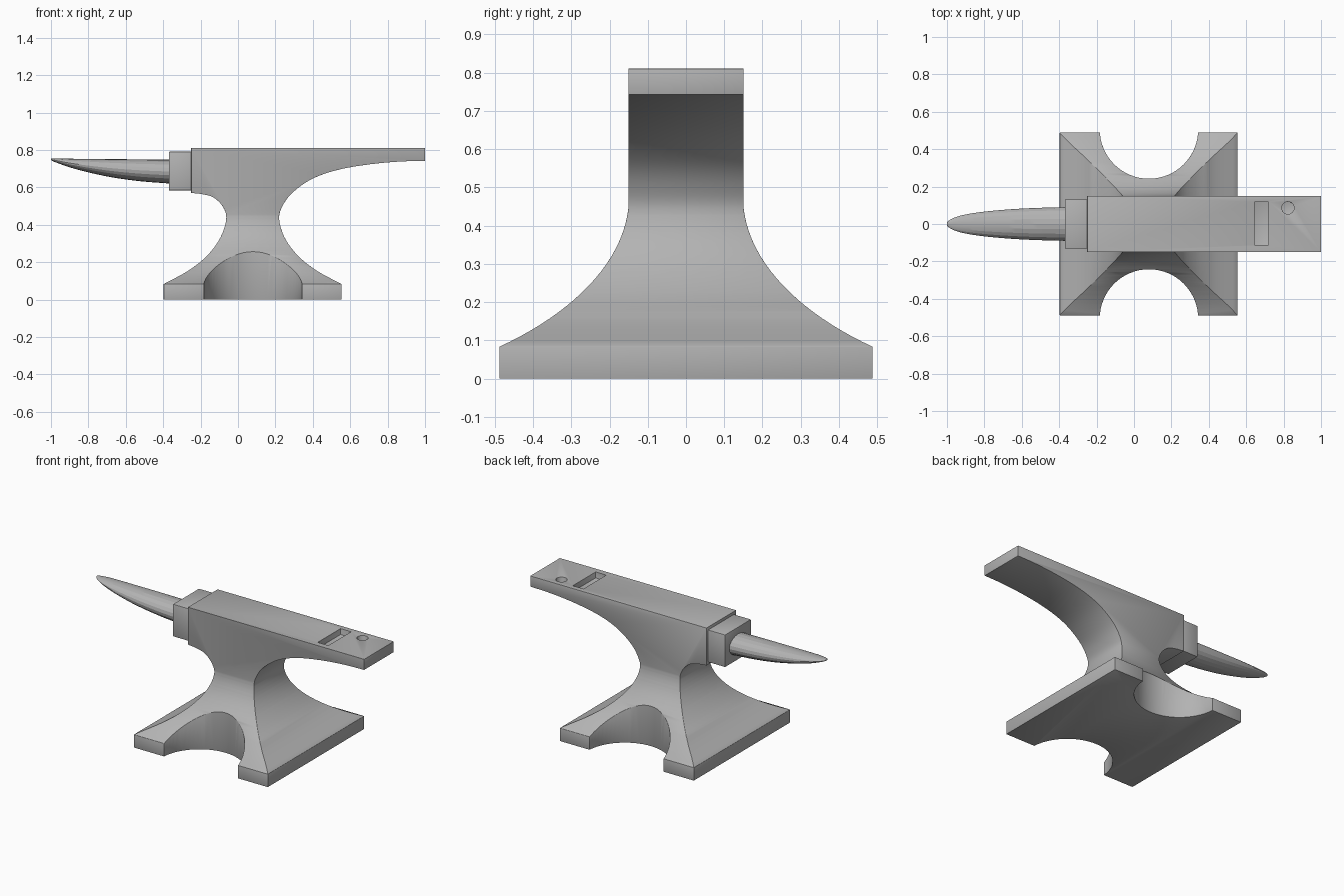
import bpy, bmesh, math
from mathutils import Vector

if "Cube" in bpy.data.objects:
    bpy.data.objects.remove(bpy.data.objects["Cube"])

steel = bpy.data.materials.new("grey steel")
steel.diffuse_color = (0.45, 0.45, 0.45, 1)
steel.use_nodes = True
steel.node_tree.nodes["Principled BSDF"].inputs["Base Color"].default_value = steel.diffuse_color


def finish(name, bm):
    bmesh.ops.recalc_face_normals(bm, faces=bm.faces)
    me = bpy.data.meshes.new(name)
    bm.to_mesh(me)
    bm.free()
    me.materials.append(steel)
    ob = bpy.data.objects.new(name, me)
    bpy.context.collection.objects.link(ob)
    return ob


def prism(name, pts, direction):
    """Extrude a closed outline of 3D points."""
    bm = bmesh.new()
    f = bm.faces.new([bm.verts.new(p) for p in pts])
    r = bmesh.ops.extrude_face_region(bm, geom=[f])
    bmesh.ops.translate(bm, vec=Vector(direction),
                        verts=[v for v in r["geom"] if isinstance(v, bmesh.types.BMVert)])
    return finish(name, bm)


def spline(pts, n=6):
    """Catmull-Rom curve through the points."""
    p = [Vector(q) for q in pts]
    p = [2 * p[0] - p[1]] + p + [2 * p[-1] - p[-2]]
    out = []
    for a, b, c, d in zip(p, p[1:], p[2:], p[3:]):
        for i in range(n):
            t = i / n
            out.append(0.5 * (2 * b + (c - a) * t + (2 * a - 5 * b + 4 * c - d) * t * t
                              + (3 * b - a - 3 * c + d) * t ** 3))
    return out + [p[-2]]


def boolean(ob, cutter, op):
    m = ob.modifiers.new(op.lower(), 'BOOLEAN')
    m.operation, m.solver, m.object = op, 'EXACT', cutter
    cutter.hide_render = True
    cutter.hide_set(True)


def bevel(ob, width):
    m = ob.modifiers.new("bevel", 'BEVEL')
    m.width, m.segments, m.limit_method, m.angle_limit = width, 2, 'ANGLE', math.radians(50)


def disc(x, y, z, r, n):
    return [(x + r * math.cos(2 * math.pi * i / n), y + r * math.sin(2 * math.pi * i / n), z)
            for i in range(n)]


def box(x0, x1, y0, y1, z):
    return [(x0, y0, z), (x1, y0, z), (x1, y1, z), (x0, y1, z)]


# body: front outline (foot, waist, heel) intersected with side outline
right = spline([(0.553, 0.083), (0.42, 0.155), (0.32, 0.235), (0.25, 0.33), (0.22, 0.43),
                (0.238, 0.50), (0.29, 0.57), (0.39, 0.642), (0.52, 0.69), (0.68, 0.72),
                (0.85, 0.737), (1.0, 0.742)])
left = spline([(-0.25, 0.57), (-0.19, 0.563), (-0.13, 0.545), (-0.08, 0.495), (-0.063, 0.43),
               (-0.095, 0.33), (-0.165, 0.235), (-0.265, 0.155), (-0.397, 0.083)])
front = [(0.553, 0), *right, (1.0, 0.81), (-0.25, 0.81), *left, (-0.397, 0)]
body = prism("anvil_body", [(x, -0.6, z) for x, z in front], (0, 1.2, 0))

flare = []
for i in range(21):
    t = i / 20
    k = ((1 - t) ** 3, 3 * t * (1 - t) ** 2, 3 * t * t * (1 - t), t ** 3)
    flare.append((sum(a * b for a, b in zip(k, (0.488, 0.30, 0.165, 0.15))),
                  sum(a * b for a, b in zip(k, (0.083, 0.17, 0.30, 0.45)))))
half = [(0.488, -0.1), *flare, (0.15, 0.9)]
side = half + [(-y, z) for y, z in reversed(half)]
boolean(body, prism("side_outline", [(-0.8, y, z) for y, z in side], (2, 0, 0)), 'INTERSECT')

# round notches in the foot, front and back
for s in (-1, 1):
    boolean(body, prism("foot_notch", disc(0.08, s * 0.505, -0.1, 0.263, 64), (0, 0, 0.8)),
            'DIFFERENCE')

# square tool slot and round punch hole in the heel
boolean(body, prism("tool_slot", box(0.645, 0.72, -0.113, 0.118, 0.772), (0, 0, 0.2)), 'DIFFERENCE')
boolean(body, prism("punch_hole", disc(0.823, 0.086, 0.772, 0.033, 24), (0, 0, 0.2)), 'DIFFERENCE')
bevel(body, 0.006)

# step block between face and horn
step = prism("horn_step", box(-0.37, -0.24, -0.132, 0.132, 0.583), (0, 0, 0.208))
bevel(step, 0.005)

# horn: elliptical rings, flat along the top and curved below: (x, half width, height)
rings = spline([(-1.0, 0.008, 0.008), (-0.985, 0.022, 0.016), (-0.955, 0.036, 0.027),
                (-0.90, 0.051, 0.046), (-0.80, 0.066, 0.072), (-0.67, 0.078, 0.098),
                (-0.52, 0.086, 0.117), (-0.36, 0.09, 0.128)], 4)
bm = bmesh.new()
N = 20
loops = []
for x, w, h in rings:
    top = 0.754 - 0.006 * (x + 1) / 0.64
    loops.append([bm.verts.new((x, w * math.cos(2 * math.pi * i / N),
                                top - h / 2 + h / 2 * math.sin(2 * math.pi * i / N)))
                  for i in range(N)])
for a, b in zip(loops, loops[1:]):
    for i in range(N):
        bm.faces.new((a[i], a[(i + 1) % N], b[(i + 1) % N], b[i]))
bm.faces.new(loops[0])
bm.faces.new(loops[-1])
horn = finish("horn", bm)

# smooth curves, keep edges sharp
for ob, ang in ((body, 30), (step, 30), (horn, 12)):
    bpy.ops.object.select_all(action='DESELECT')
    ob.select_set(True)
    bpy.context.view_layer.objects.active = ob
    for m in list(ob.modifiers):
        bpy.ops.object.modifier_apply(modifier=m.name)
    bpy.ops.object.shade_smooth_by_angle(angle=math.radians(ang))
